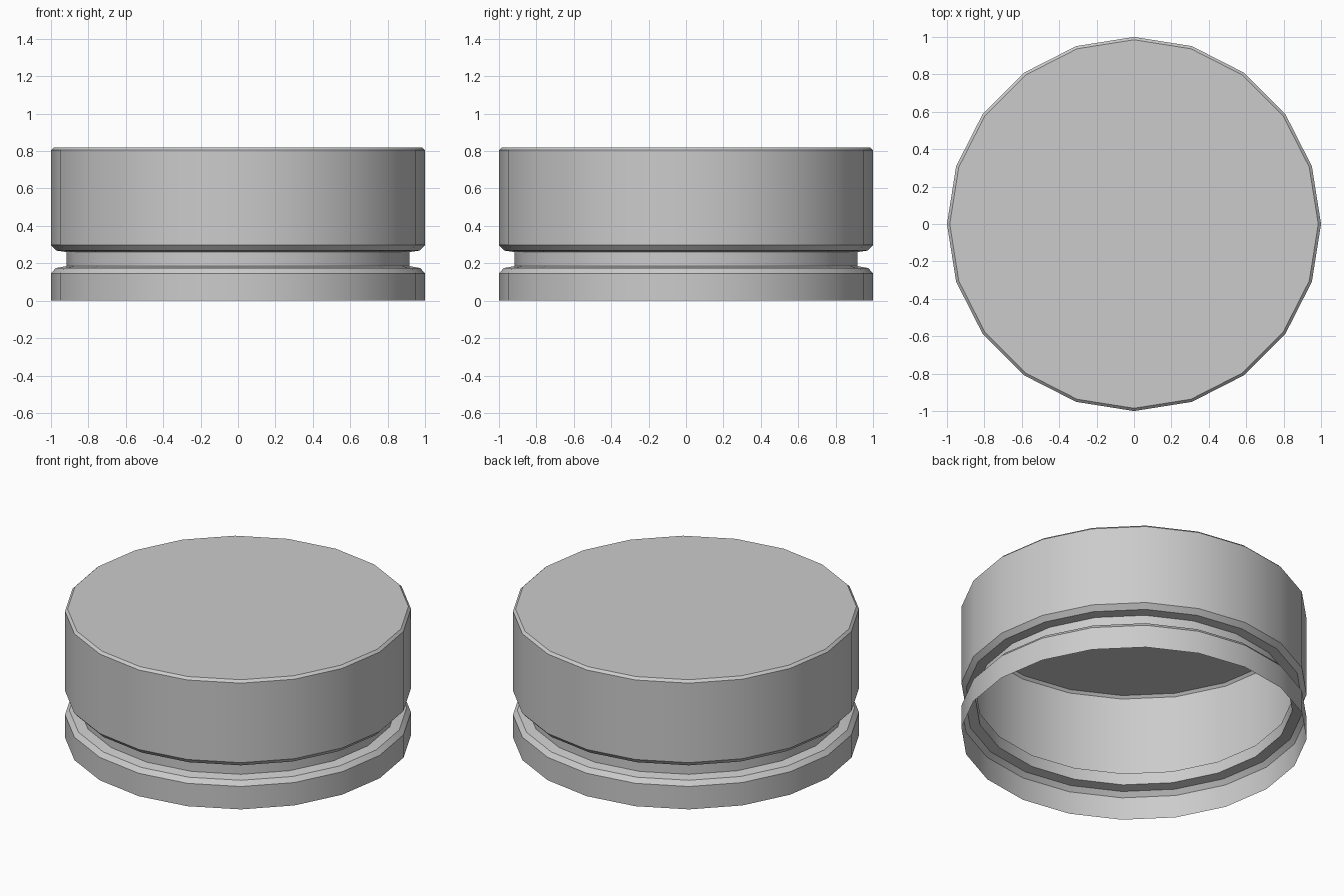
import bpy, bmesh, math

if "Cube" in bpy.data.objects:
    bpy.data.objects.remove(bpy.data.objects["Cube"])

SIDES = 20

# Side profile of the thin shell: (radius, height) from open bottom rim to top edge
PROFILE = [
    (1.0, 0.0), (1.0, 0.146),        # lower tamper band
    (0.975, 0.174), (0.917, 0.185),  # groove lower lip
    (0.917, 0.26), (0.972, 0.268),   # groove wall and upper lip
    (1.0, 0.298), (1.0, 0.805),      # main skirt
    (0.985, 0.82),                   # bevelled top edge
]


def ring(bm, radius, z):
    step = 2 * math.pi / SIDES
    return [bm.verts.new((radius * math.cos(i * step), radius * math.sin(i * step), z))
            for i in range(SIDES)]


bm = bmesh.new()
rings = [ring(bm, r, z) for r, z in PROFILE]

# Skirt, groove and band walls
for low, high in zip(rings, rings[1:]):
    for i in range(SIDES):
        j = (i + 1) % SIDES
        bm.faces.new((low[i], low[j], high[j], high[i]))

# Flat closed top; the bottom stays open
bm.faces.new(rings[-1])

mesh = bpy.data.meshes.new("bottle_cap")
bm.to_mesh(mesh)
bm.free()
cap = bpy.data.objects.new("bottle_cap", mesh)
bpy.context.collection.objects.link(cap)

# Smooth around the sides, sharp at the bevels
bpy.context.view_layer.objects.active = cap
cap.select_set(True)
bpy.ops.object.shade_smooth_by_angle(angle=math.radians(30))
